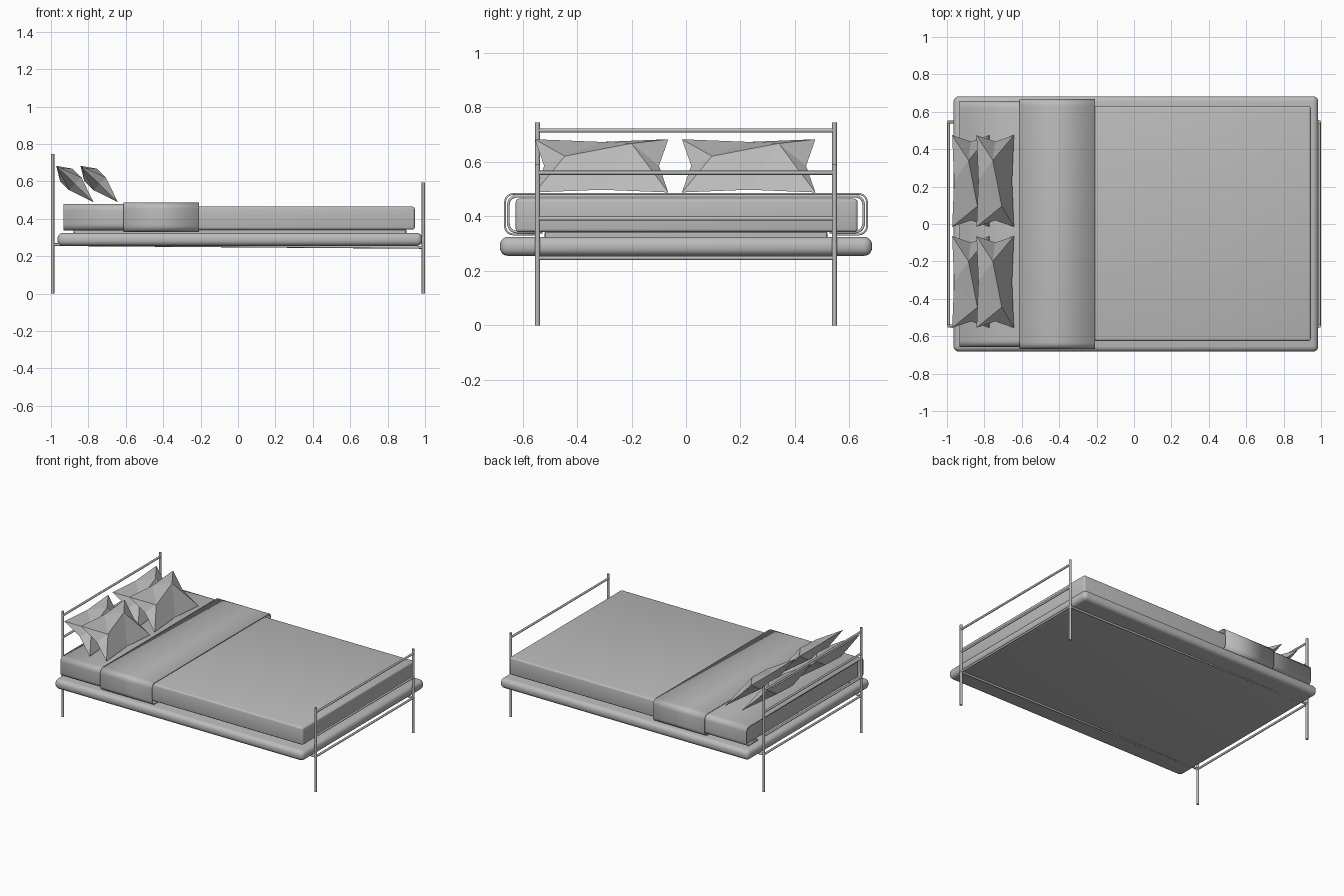
import bpy, bmesh, math
from mathutils import Vector

cube = bpy.data.objects.get("Cube")
if cube:
    bpy.data.objects.remove(cube, do_unlink=True)

grey = bpy.data.materials.new("plain_grey")
grey.use_nodes = True
GREY = (0.5, 0.5, 0.5, 1)
grey.diffuse_color = GREY
grey.node_tree.nodes["Principled BSDF"].inputs["Base Color"].default_value = GREY


def finish(name, bm, smooth=True):
    bmesh.ops.recalc_face_normals(bm, faces=bm.faces)
    mesh = bpy.data.meshes.new(name)
    bm.to_mesh(mesh)
    bm.free()
    mesh.materials.append(grey)
    obj = bpy.data.objects.new(name, mesh)
    bpy.context.collection.objects.link(obj)
    if smooth:
        bpy.ops.object.select_all(action='DESELECT')
        obj.select_set(True)
        bpy.context.view_layer.objects.active = obj
        bpy.ops.object.shade_smooth_by_angle(angle=math.radians(40))
    return obj


def rounded_box(name, low, high, radius, segments):
    low, high = Vector(low), Vector(high)
    bm = bmesh.new()
    bmesh.ops.create_cube(bm, size=1)
    for v in bm.verts:
        v.co = (low + high) / 2 + v.co * (high - low)
    bmesh.ops.bevel(bm, geom=bm.edges[:], offset=radius, segments=segments,
                    profile=0.5, affect='EDGES')
    return finish(name, bm)


def tube(name, start, end, radius):
    start, end = Vector(start), Vector(end)
    bm = bmesh.new()
    bmesh.ops.create_cone(bm, cap_ends=True, segments=12, radius1=radius,
                          radius2=radius, depth=(end - start).length)
    turn = (end - start).to_track_quat('Z', 'Y')
    for v in bm.verts:
        v.co = turn @ v.co + (start + end) / 2
    return finish(name, bm)


def wrapped_sheet(name, x0, x1, half, bottom, top, thick):
    """Open cover wrapping over the mattress and tucked under its sides."""
    side = [(half - 0.13, bottom)]
    for cz, first in ((bottom + 0.035, -90), (top - 0.035, 0)):
        for i in range(6):
            a = math.radians(first + i * 18)
            side.append((half - 0.035 + 0.035 * math.cos(a), cz + 0.035 * math.sin(a)))
    path = side + [(-y, z) for y, z in reversed(side)]
    bm = bmesh.new()
    rows = [[bm.verts.new((x, y, z)) for y, z in path] for x in (x0, x1)]
    for i in range(len(path) - 1):
        bm.faces.new((rows[0][i], rows[1][i], rows[1][i + 1], rows[0][i + 1]))
    obj = finish(name, bm)
    # inward thickness, with the outer surface kept in place
    solid = obj.modifiers.new("thickness", 'SOLIDIFY')
    solid.thickness = thick
    outward = obj.data.polygons[len(side) - 1].normal.z > 0
    solid.offset = -1 if outward else 1


def pillow(name, x, y):
    """Faceted cushion leaning back, with pointed corners and an off-centre bulge."""
    w = 0.245
    across = Vector((0, 1, 0))
    down = Vector((0.2, 0, -0.195))
    out = Vector((0.7, 0, 0.71))
    top = Vector((x, y, 0.683))

    def at(u, t, n=0):
        return top + across * (u * w) + down * t + out * n

    bm = bmesh.new()
    # corners and slightly pulled-in edge middles
    rim = [bm.verts.new(at(*p)) for p in
           ((-1, 1), (0, 0.95), (1, 1), (0.86, 0.5), (1, 0), (0, 0.05), (-1, 0), (-0.86, 0.5))]
    for n in (0.05, -0.045):
        a = bm.verts.new(at(-0.55, 0.5, n))
        b = bm.verts.new(at(0.45, 0.26, n))
        for ridge, start in ((a, 5), (b, 1)):
            for i in range(start, start + 4):
                bm.faces.new((rim[i % 8], rim[(i + 1) % 8], ridge))
        bm.faces.new((rim[1], b, a))
        bm.faces.new((rim[5], a, b))
    finish(name, bm, smooth=False)


# Bedding
rounded_box("base_cushion", (-0.965, -0.683, 0.255), (0.985, 0.683, 0.325), 0.03, 5)
rounded_box("mattress", (-0.915, -0.625, 0.342), (0.945, 0.63, 0.465), 0.012, 3)
rounded_box("mattress_support", (-0.88, -0.52, 0.32), (0.9, 0.52, 0.345), 0.005, 1)
wrapped_sheet("sheet", -0.932, -0.24, 0.657, 0.338, 0.479, 0.01)
wrapped_sheet("folded_blanket", -0.612, -0.208, 0.668, 0.33, 0.486, 0.007)

# Pillows
for row, px in (("back", -0.972), ("front", -0.842)):
    for side, py in (("right", -0.31), ("left", 0.23)):
        pillow(f"{row}_{side}_pillow", px, py)

# Metal frame
POST_Y = 0.545
ends = (("head", -0.991, 0.745, (0.715, 0.56, 0.392, 0.262)),
        ("foot", 0.991, 0.593, (0.56, 0.392, 0.247)))
for end, x, height, rails in ends:
    for side, s in (("left", 1), ("right", -1)):
        tube(f"{end}_{side}_post", (x, s * POST_Y, 0), (x, s * POST_Y, height), 0.009)
    for i, z in enumerate(rails):
        tube(f"{end}_rail_{i + 1}", (x, -POST_Y, z), (x, POST_Y, z), 0.0075)
for side, s in (("left", 1), ("right", -1)):
    tube(f"{side}_side_rail", (-0.991, s * POST_Y, 0.262), (0.991, s * POST_Y, 0.247), 0.0075)
